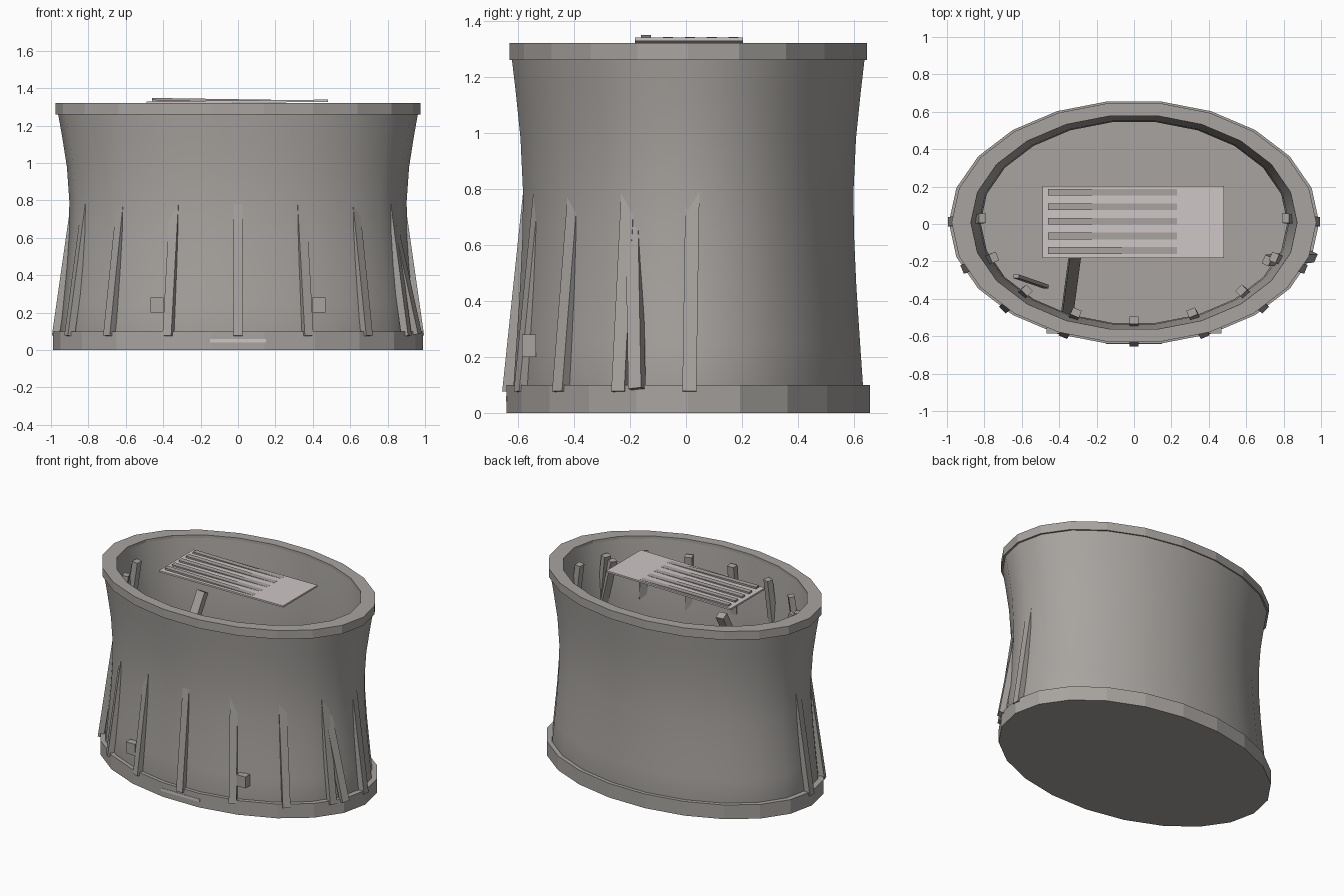
import bpy, bmesh, math
from mathutils import Vector, Matrix

if "Cube" in bpy.data.objects:
    bpy.data.objects.remove(bpy.data.objects["Cube"])

CY = 0.008          # the tub sits slightly behind the origin
ASPECT = 0.661      # oval depth / width
SIDES = 22


def material(name, rgb):
    m = bpy.data.materials.new(name)
    m.diffuse_color = (*rgb, 1)
    m.use_nodes = True
    m.node_tree.nodes["Principled BSDF"].inputs["Base Color"].default_value = m.diffuse_color
    return m


GREY = material("warm grey", (0.39, 0.37, 0.35))
PINK = material("pale pink grey", (0.62, 0.56, 0.56))


def finish(name, bm, mat, smooth=False):
    bmesh.ops.recalc_face_normals(bm, faces=bm.faces)
    me = bpy.data.meshes.new(name)
    bm.to_mesh(me)
    bm.free()
    me.materials.append(mat)
    ob = bpy.data.objects.new(name, me)
    bpy.context.collection.objects.link(ob)
    if smooth:
        bpy.context.view_layer.objects.active = ob
        ob.select_set(True)
        bpy.ops.object.shade_smooth_by_angle(angle=math.radians(30))
        ob.select_set(False)
    return ob


def oval_lathe(name, profile, closed=False, smooth=False):
    """Sweep a (radius, height) profile round the oval."""
    bm = bmesh.new()
    rings = []
    for r, z in profile:
        rings.append([bm.verts.new((r * math.cos(a), CY + r * ASPECT * math.sin(a), z))
                      for a in (math.tau * i / SIDES for i in range(SIDES))])
    pairs = list(zip(rings, rings[1:]))
    if closed:
        pairs.append((rings[-1], rings[0]))
    else:
        bm.faces.new(rings[0])
        bm.faces.new(rings[-1])
    for a, b in pairs:
        for i in range(SIDES):
            j = (i + 1) % SIDES
            bm.faces.new((a[i], a[j], b[j], b[i]))
    return finish(name, bm, GREY, smooth)


def box(name, centre, size, mat=GREY):
    bm = bmesh.new()
    bmesh.ops.create_cube(bm, size=1, matrix=Matrix.Translation(centre) @ Matrix.Diagonal((*size, 1)))
    return finish(name, bm, mat)


def bar(name, p, q, facing, w, d, mat=GREY):
    """Straight box bar from p to q; width w across, depth d along facing."""
    p, q = Vector(p), Vector(q)
    axis = (q - p).normalized()
    side = axis.cross(Vector(facing)).normalized()
    out = side.cross(axis)
    rot = Matrix((side, out, axis)).transposed().to_4x4()
    bm = bmesh.new()
    bmesh.ops.create_cube(bm, size=1, matrix=Matrix.Translation((p + q) / 2) @ rot
                          @ Matrix.Diagonal((w, d, (q - p).length, 1)))
    return finish(name, bm, mat)


# Waisted tub: outer wall, lip, inner wall, floor
outer = [(0.955, 0.08), (0.937, 0.25), (0.917, 0.45), (0.903, 0.65), (0.902, 0.8),
         (0.915, 0.98), (0.94, 1.14), (0.965, 1.28)]
inner = [(0.872, 1.30), (0.85, 1.14), (0.828, 0.95), (0.82, 0.75), (0.83, 0.5), (0.85, 0.08)]
oval_lathe("tub_wall", [(0.94, 0.01)] + outer + inner, smooth=True)

# Rim band and base band
oval_lathe("rim_band", [(0.975, 1.26), (0.975, 1.32), (0.872, 1.32), (0.872, 1.26)], closed=True)
oval_lathe("base_band", [(0.99, 0), (0.99, 0.1)])

# Ribs around the front, leaning inward through the wall
for k in range(-4, 5):
    t = math.radians(22.5 * k)
    d = Vector((math.sin(t), -math.cos(t), 0))
    base = Vector((0.975 * d.x, 0.012 + 0.648 * d.y, 0.075))
    top = Vector((0.81 * d.x, 0.03 + 0.545 * d.y, 1.23))
    bar(f"rib_{k + 5}", base, top, d, 0.05, 0.04)
bar("extra_rib", (0.955, -0.175, 0.085), (0.71, -0.195, 1.2), (0.9, -0.4, 0), 0.05, 0.04)

# Loose sticks inside the tub
bar("inner_stick", (-0.36, -0.5, 0.12), (-0.29, 0.02, 1.16), (0, -1, 0), 0.06, 0.05)
bar("small_stick", (-0.47, -0.335, 0.75), (-0.63, -0.28, 1.15), (0, -1, 0), 0.03, 0.02)

# Small blocks on the front wall
for s, n in ((-1, "left"), (1, "right")):
    box(f"{n}_block", (s * 0.432, -0.56, 0.24), (0.07, 0.05, 0.08))

# Pale strip on the base
box("base_strip", (0, -0.638, 0.05), (0.3, 0.009, 0.02), PINK)

# Flat slatted plate lying over the opening
bar("top_plate", (-0.49, 0.01, 1.324), (0.48, 0.01, 1.333), (0, 0, 1), 0.385, 0.012, PINK)
for i in range(5):
    y = -0.142 + 0.078 * i
    bar(f"plate_slat_{i + 1}", (-0.46, y, 1.342 if i == 0 else 1.336), (0.23, y, 1.3315),
        (0, 0, 1), 0.036, 0.012)
